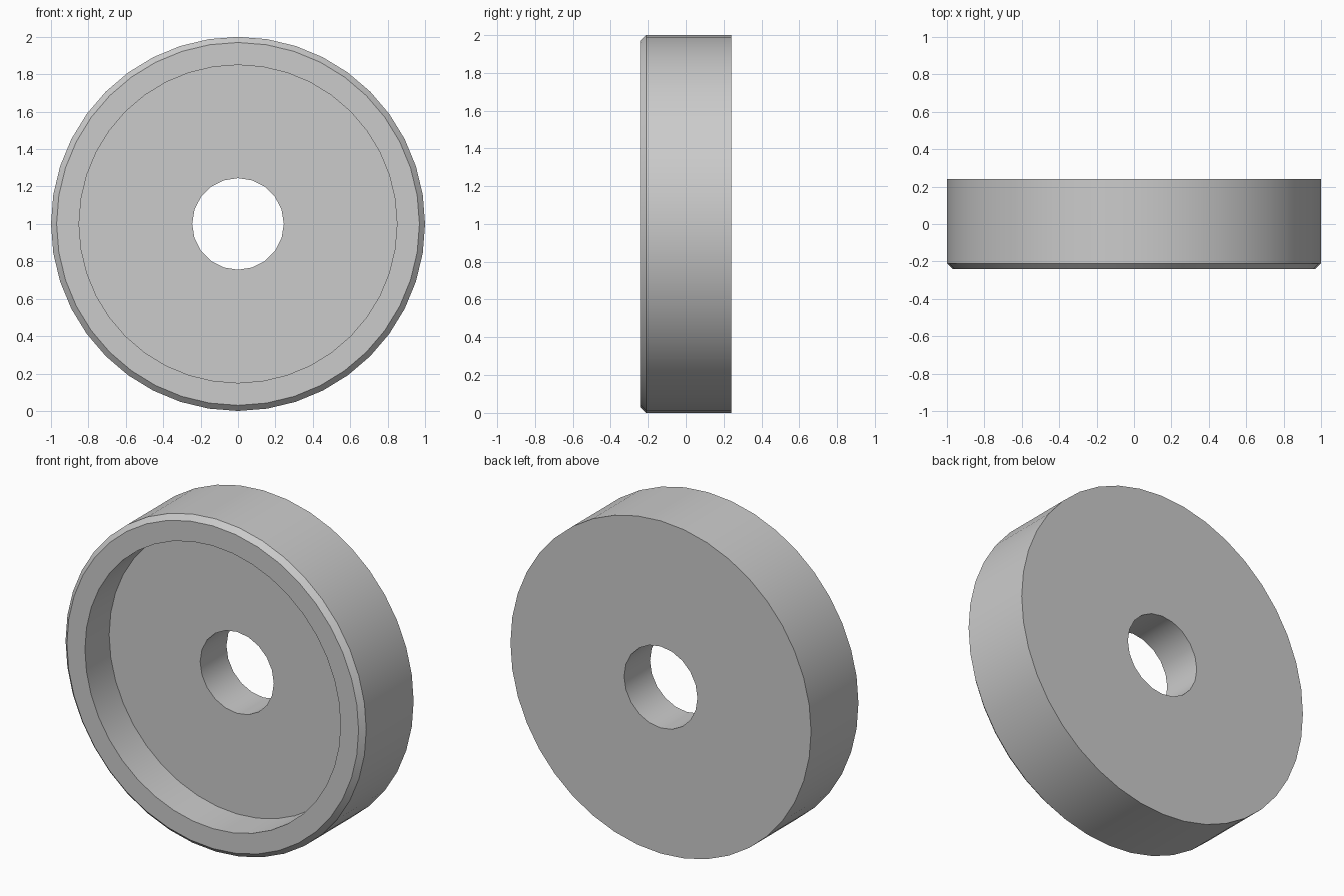
import bpy, bmesh
from math import cos, sin, tau, radians

cube = bpy.data.objects.get("Cube")
if cube:
    bpy.data.objects.remove(cube, do_unlink=True)

FRONT, BACK, FLOOR = -0.24, 0.24, -0.01
OUTER, RECESS, HOLE = 1.0, 0.85, 0.245
CHAMFER = 0.03
SIDES, HOLE_SIDES = 40, 20

bm = bmesh.new()


def ring(radius, y, sides):
    """Closed loop of edges around the y axis."""
    verts = [bm.verts.new((radius * cos(tau * i / sides), y,
                           1 + radius * sin(tau * i / sides)))
             for i in range(sides)]
    return [bm.edges.new((verts[i - 1], verts[i])) for i in range(sides)]


def wall(a, b):
    bmesh.ops.bridge_loops(bm, edges=a + b)


def flat_ring(a, b):
    bmesh.ops.triangle_fill(bm, edges=a + b, use_beauty=True)


# Outer rim, recess and centre bore outlines
back_edge = ring(OUTER, BACK, SIDES)
rim_edge = ring(OUTER, FRONT + CHAMFER, SIDES)
front_edge = ring(OUTER - CHAMFER, FRONT, SIDES)
recess_edge = ring(RECESS, FRONT, SIDES)
floor_edge = ring(RECESS, FLOOR, SIDES)
bore_front = ring(HOLE, FLOOR, HOLE_SIDES)
bore_back = ring(HOLE, BACK, HOLE_SIDES)

# Tread, chamfer, front lip, recess wall and bore
wall(back_edge, rim_edge)
wall(rim_edge, front_edge)
wall(front_edge, recess_edge)
wall(recess_edge, floor_edge)
wall(bore_front, bore_back)

# Recess floor and back face
flat_ring(floor_edge, bore_front)
flat_ring(back_edge, bore_back)
bmesh.ops.recalc_face_normals(bm, faces=bm.faces[:])

mesh = bpy.data.meshes.new("recessed_disc")
bm.to_mesh(mesh)
bm.free()
disc = bpy.data.objects.new("recessed_disc", mesh)
bpy.context.collection.objects.link(disc)

# Plain grey
grey = bpy.data.materials.new("light_grey")
grey.use_nodes = True
color = (0.6, 0.6, 0.6, 1)
grey.diffuse_color = color
grey.node_tree.nodes["Principled BSDF"].inputs["Base Color"].default_value = color
mesh.materials.append(grey)

# Smooth round walls, sharp corners
bpy.ops.object.select_all(action="DESELECT")
disc.select_set(True)
bpy.context.view_layer.objects.active = disc
bpy.ops.object.shade_smooth_by_angle(angle=radians(30))
